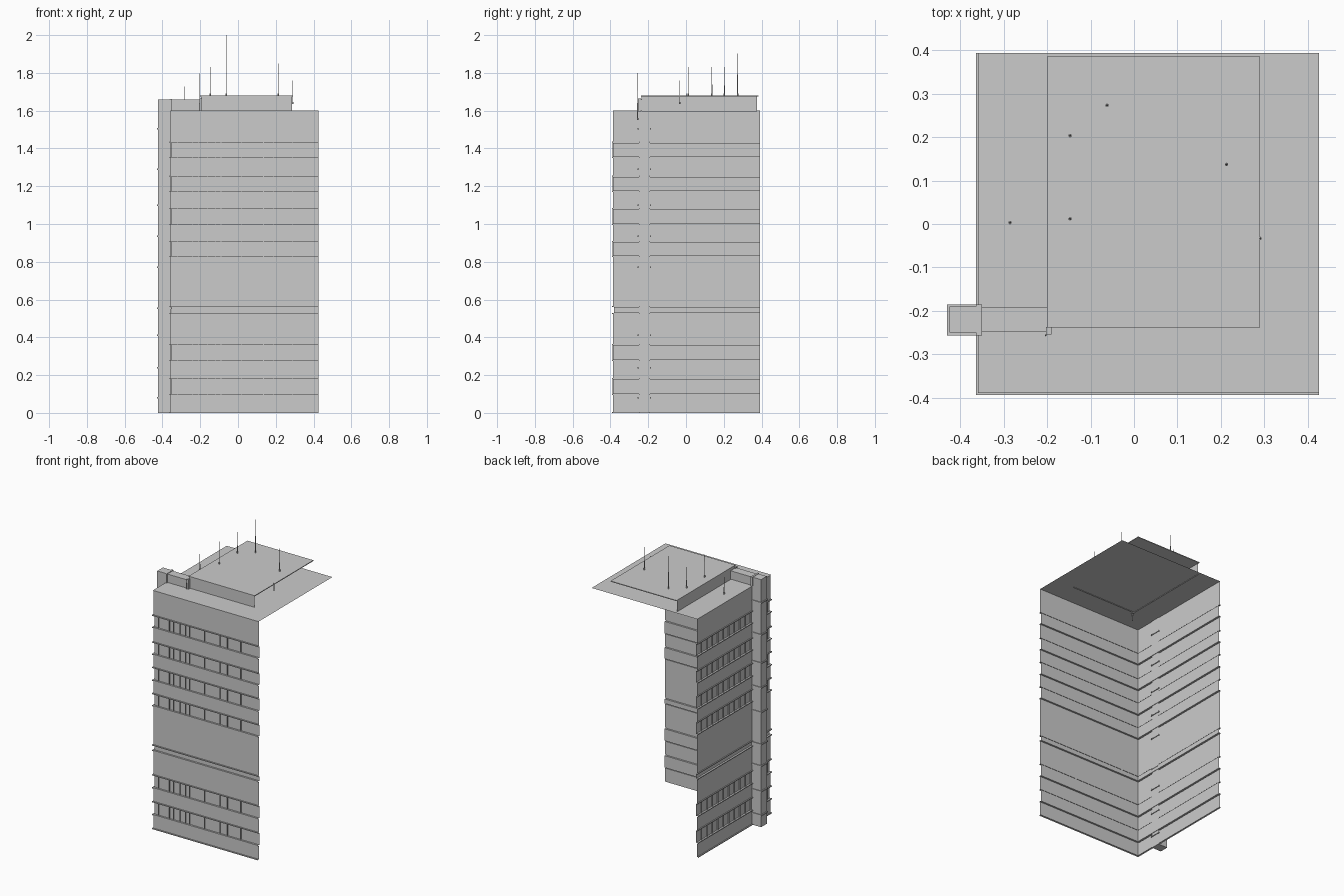
import bpy, bmesh
from mathutils import Matrix

if "Cube" in bpy.data.objects:
    bpy.data.objects.remove(bpy.data.objects["Cube"])

XL, XR, YF, YB = -0.363, 0.425, -0.393, 0.393   # outer limits of the ledges
ROOF = 1.60
LEDGE, PANEL, GLASS = 0.0, 0.006, 0.012         # depth inward from the limits
WINDOWS = [(0.10, 0.18), (0.28, 0.36), (0.83, 0.905),
           (1.0, 1.08), (1.175, 1.25), (1.355, 1.43)]


def finish(name, bm):
    mesh = bpy.data.meshes.new(name)
    bm.to_mesh(mesh)
    bm.free()
    ob = bpy.data.objects.new(name, mesh)
    bpy.context.collection.objects.link(ob)
    return ob


def add_box(bm, x0, x1, y0, y1, z0, z1):
    m = (Matrix.Translation(((x0 + x1) / 2, (y0 + y1) / 2, (z0 + z1) / 2))
         @ Matrix.Diagonal((x1 - x0, y1 - y0, z1 - z0, 1)))
    bmesh.ops.create_cube(bm, size=1, matrix=m)


def box(name, *dims):
    bm = bmesh.new()
    add_box(bm, *dims)
    return finish(name, bm)


def sheet(bm, pts):
    bm.faces.new([bm.verts.new(p) for p in pts])


def plate(name, x0, x1, y0, y1, z):
    bm = bmesh.new()
    sheet(bm, [(x0, y0, z), (x1, y0, z), (x1, y1, z), (x0, y1, z)])
    return finish(name, bm)


def l_wall(name, profile, x0, x1, y0, y1):
    """Open L-shaped wall (front and left only) from a depth/height profile."""
    bm = bmesh.new()
    rows = [[bm.verts.new(p) for p in ((x0 + d, y1, z), (x0 + d, y0 + d, z), (x1, y0 + d, z))]
            for d, z in profile]
    for a, b in zip(rows, rows[1:]):
        for i in range(2):
            bm.faces.new((a[i], a[i + 1], b[i + 1], b[i]))
    return finish(name, bm)


# Facade: panels, recessed window strips, thin ledges and a groove at mid height
strips = sorted(WINDOWS + [(0.53, 0.56)])
profile = [(LEDGE, 0.0), (LEDGE, 0.006), (PANEL, 0.006)]
T = 0.006
for lo, hi in strips:
    profile += [(PANEL, lo - T), (LEDGE, lo - T), (LEDGE, lo), (GLASS, lo),
                (GLASS, hi), (LEDGE, hi), (LEDGE, hi + T), (PANEL, hi + T)]
profile.append((PANEL, ROOF))
l_wall("facade", profile, XL, XR, YF, YB)

# Window mullions: even on the left side, irregular on the front
bm = bmesh.new()
W = 0.0015
side_ys = [-0.353 + 0.058 * i for i in range(13)]
front_xs = [-0.32, -0.24, -0.21, -0.16, -0.12, -0.09, 0.02, 0.135, 0.19, 0.29]
for lo, hi in WINDOWS:
    for y in side_ys:
        add_box(bm, XL + 0.005, XL + GLASS, y - W, y + W, lo, hi)
    for x in front_xs:
        add_box(bm, x - W, x + W, YF + 0.005, YF + GLASS, lo, hi)
finish("window_mullions", bm)

# Main roof sheet
plate("roof", XL + 0.004, XR, YF + 0.004, YB, ROOF)

# Rooftop housing with an open back and right, plus its cover
l_wall("rooftop_housing", [(0, 1.595), (0, 1.675)], -0.197, 0.287, -0.235, 0.375)
box("housing_cover", -0.20, 0.29, -0.238, 0.385, 1.675, 1.68)

# Ventilation shaft on the left wall with collars, and the duct to the housing
box("vent_shaft", -0.424, -0.354, -0.25, -0.19, 0, 1.66)
bm = bmesh.new()
for z in (0.08, 0.24, 0.41, 0.555, 0.77, 0.935, 1.10, 1.29, 1.505):
    add_box(bm, -0.43, -0.349, -0.256, -0.185, z - 0.004, z + 0.004)
finish("shaft_collars", bm)
box("shaft_flange", -0.363, -0.350, -0.256, -0.185, 1.6, 1.662)
box("roof_duct", -0.354, -0.197, -0.248, -0.192, 1.602, 1.658)
box("corner_post", -0.202, -0.19, -0.254, -0.237, 1.595, 1.665)


# Antennas: stout socket, then a tapering needle
def cone(bm, x, y, z0, z1, r0, r1):
    bmesh.ops.create_cone(bm, cap_ends=True, segments=6, radius1=r0, radius2=r1, depth=z1 - z0,
                          matrix=Matrix.Translation((x, y, (z0 + z1) / 2)))


bm = bmesh.new()
for x, y, z0, z1 in [(-0.062, 0.273, 1.68, 2.0), (-0.147, 0.203, 1.68, 1.83),
                     (0.213, 0.137, 1.68, 1.85), (-0.147, 0.012, 1.68, 1.83),
                     (-0.285, 0.003, 1.60, 1.73), (0.29, -0.033, 1.635, 1.76),
                     (-0.203, -0.256, 1.55, 1.81)]:
    mid = z0 + (z1 - z0) * 0.35
    cone(bm, x, y, z0, z0 + 0.012, 0.004, 0.004)
    cone(bm, x, y, z0, mid, 0.0025, 0.0025)
    cone(bm, x, y, mid, z1, 0.0015, 0.0005)
finish("antennas", bm)
